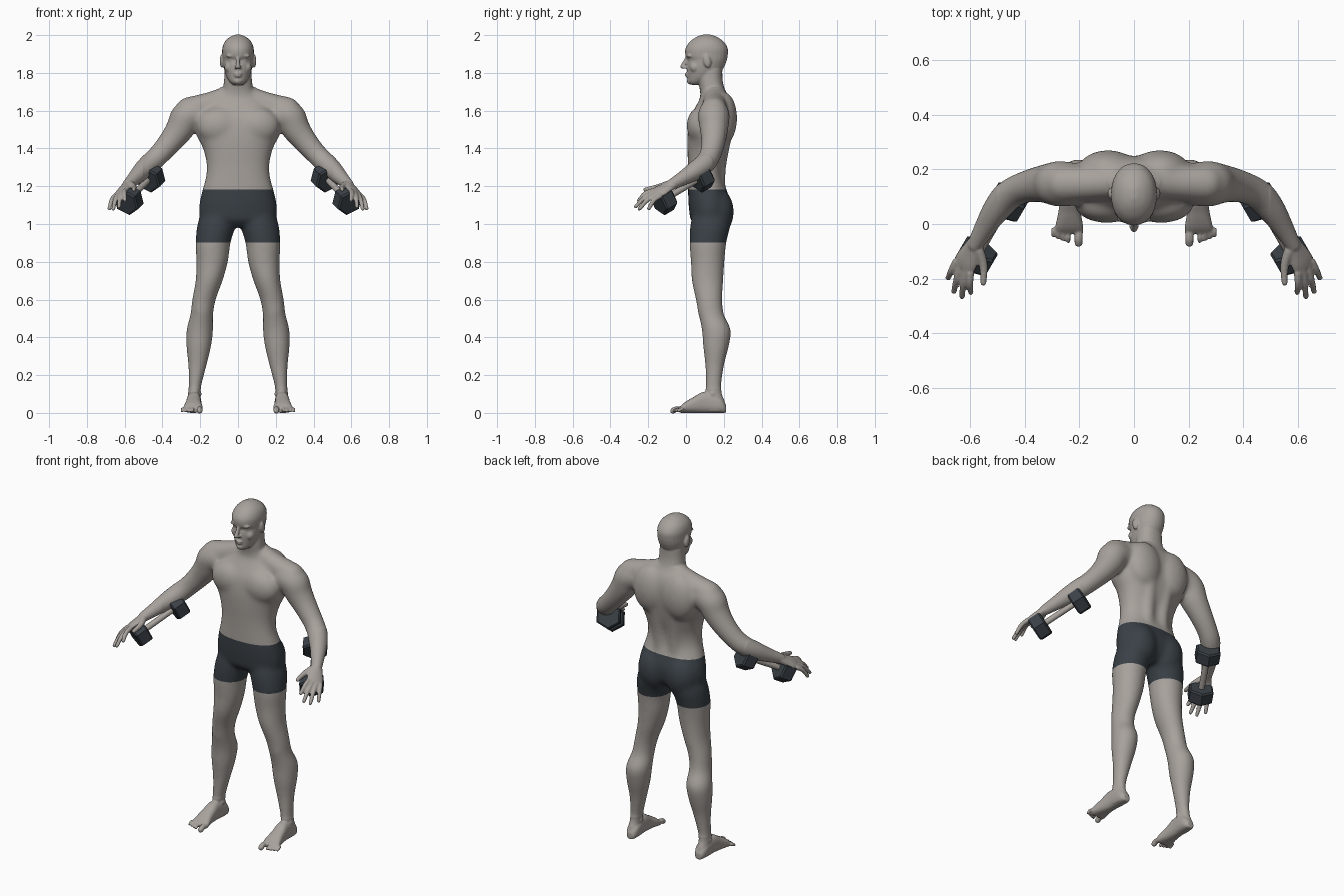
import bpy, bmesh, math
from mathutils import Vector, Matrix

cube = bpy.data.objects.get("Cube")
if cube:
    bpy.data.objects.remove(cube, do_unlink=True)


def material(name, colour):
    m = bpy.data.materials.new(name)
    m.use_nodes = True
    m.diffuse_color = (*colour, 1)
    m.node_tree.nodes["Principled BSDF"].inputs["Base Color"].default_value = (*colour, 1)
    return m


skin = material("skin_grey", (0.39, 0.36, 0.332))
dark = material("dark_slate", (0.042, 0.052, 0.062))


def spline(rows, steps=5):
    """Catmull-Rom interpolation of rows of numbers."""
    out = []
    for i in range(len(rows) - 1):
        a, b, c, d = (rows[max(0, min(len(rows) - 1, i + k))] for k in (-1, 0, 1, 2))
        for s in range(steps):
            t = s / steps
            out.append([q + 0.5 * t * (r - p + t * (2*p - 5*q + 4*r - w + t * (3*(q - r) + w - p)))
                        for p, q, r, w in zip(a, b, c, d)])
    return out + [list(rows[-1])]


def loft(bm, rings, n=28, power=1.0):
    """Skin a list of (centre, u, v) ellipses and cap both ends."""
    def bend(k):
        return math.copysign(abs(k) ** power, k)
    loops = []
    for c, u, v in rings:
        angles = [math.tau * k / n for k in range(n)]
        loops.append([bm.verts.new(c + u * bend(math.cos(a)) + v * bend(math.sin(a))) for a in angles])
    faces = [bm.faces.new((p[k], p[(k + 1) % n], q[(k + 1) % n], q[k]))
             for p, q in zip(loops, loops[1:]) for k in range(n)]
    faces += [bm.faces.new(loops[0][::-1]), bm.faces.new(loops[-1])]
    bmesh.ops.recalc_face_normals(bm, faces=faces)


def stack(bm, rows, power=1.0):
    """Horizontal sections: z, centre x, half width, front y, back y."""
    loft(bm, [(Vector((x, (f + b) / 2, z)), Vector((w, 0, 0)), Vector((0, (b - f) / 2, 0)))
              for z, x, w, f, b in spline(rows)], power=power)


def ball(bm, centre, radii, turn=0):
    bmesh.ops.create_uvsphere(bm, u_segments=24, v_segments=16, radius=1, matrix=Matrix.Translation(centre)
                              @ Matrix.Rotation(turn, 4, 'X') @ Matrix.Diagonal((*radii, 1)))


def tube(bm, rows, n=20):
    """Round limb through points x, y, z, radius with a rounded tip."""
    pts = spline(rows)
    pos = [Vector(p[:3]) for p in pts]
    whole = (pos[-1] - pos[0]).normalized()
    ref = Vector((1, 0, 0)) if abs(whole.z) > 0.8 else Vector((0, 0, 1))
    rings = []
    for i, p in enumerate(pts):
        t = (pos[min(i + 1, len(pos) - 1)] - pos[max(i - 1, 0)]).normalized()
        u = t.cross(ref).normalized()
        rings.append((pos[i], u * p[3], t.cross(u) * p[3]))
    loft(bm, rings, n)
    ball(bm, pos[-1], [pts[-1][3]] * 3)


def link(name, mesh, *mats):
    obj = bpy.data.objects.new(name, mesh)
    bpy.context.collection.objects.link(obj)
    for m in mats:
        mesh.materials.append(m)
    return obj


bm = bmesh.new()

# Leg
stack(bm, [(1.08, .10, .085, .045, .215), (1.0, .113, .102, .023, .235), (.9, .132, .093, .018, .214),
           (.8, .137, .084, .025, .204), (.7, .153, .072, .03, .198), (.6, .18, .063, .051, .193),
           (.52, .192, .061, .066, .202), (.44, .202, .071, .083, .238), (.35, .208, .066, .09, .227),
           (.25, .215, .049, .101, .202), (.12, .23, .032, .104, .187), (.06, .232, .033, .1, .205),
           (.01, .232, .03, .09, .21)])
ball(bm, (.192, .084, .55), (.04, .024, .05))
for side in (-1, 1):
    ball(bm, (.23 + side * .025, .14, .1), (.012, .016, .016))

# Foot and toes: sections run heel to ball as y, x, half width, half height
loft(bm, [(Vector((x, y, h)), Vector((w, 0, 0)), Vector((0, 0, h)))
          for y, x, w, h in spline([(.213, .23, .02, .02), (.18, .23, .036, .042), (.1, .233, .037, .056),
                                    (.04, .236, .042, .042), (-.01, .237, .051, .027), (-.035, .237, .05, .015)])],
     power=.8)
for k in range(5):
    x, r = (.222 + k * .0145, .0088) if k else (.203, .0155)
    x += .004 * k
    tube(bm, [(x, -.015, .018, r), (x, -.05 + .006 * k, .02, r), (x, -.069 + .007 * k, .011, r)], 12)

# Buttock, chest, shoulder blade and back muscles
ball(bm, (.092, .16, 1.065), (.1, .094, .13))
ball(bm, (.1, .075, 1.52), (.12, .072, .1))
ball(bm, (.095, .2, 1.56), (.11, .071, .14))
tube(bm, [(.05, .165, 1.15, .045), (.05, .168, 1.3, .045), (.06, .195, 1.48, .052)])
tube(bm, [(.03, .155, 1.685, .058), (.14, .15, 1.64, .062), (.26, .148, 1.603, .07)])

# Arm
tube(bm, [(.19, .145, 1.585, .075), (.268, .147, 1.572, .085), (.305, .148, 1.507, .077),
          (.354, .145, 1.44, .066), (.415, .13, 1.37, .058), (.46, .104, 1.325, .057),
          (.505, .05, 1.283, .051), (.55, -.02, 1.24, .038), (.582, -.075, 1.21, .029)])

# Hand, fingers and thumb; the thumb side rides higher
along = Vector((.045, -.085, -.05)).normalized()
across = Vector((.78, .4, 0)) - Vector((0, 0, .45))
across = (across - along * across.dot(along)).normalized()
wrist, knuckle = Vector((.577, -.062, 1.215)), Vector((.624, -.155, 1.163))
loft(bm, [(wrist.lerp(knuckle, t), across * w, along.cross(across) * h)
          for t, w, h in spline([(0, .028, .025), (.4, .038, .022), (.8, .047, .019), (1.05, .043, .014)])])
tips = [(.598, -.25, 1.125), (.63, -.266, 1.092), (.66, -.247, 1.08), (.681, -.197, 1.082)]
for k, tip in enumerate(tips):
    base = knuckle + across * (-.035 + .0235 * k)
    mid = (base + Vector(tip)) / 2 + Vector((.003, -.004, .01))
    tube(bm, [(*base, .0145), (*mid, .0128), (*tip, .0105)], 12)
tube(bm, [(.57, -.095, 1.21, .02), (.552, -.15, 1.195, .016), (.552, -.215, 1.182, .0115)], 12)

# Ear, eye, brow, cheek and nostril
ball(bm, (.086, .112, 1.862), (.011, .02, .036), .2)
ball(bm, (.033, .03, 1.867), (.016, .014, .01))
ball(bm, (.034, .018, 1.89), (.03, .014, .01))
ball(bm, (.044, .048, 1.83), (.028, .028, .03))
ball(bm, (.011, -.006, 1.829), (.008, .011, .008))

# Mirror every side part
copy = bmesh.ops.duplicate(bm, geom=bm.verts[:] + bm.edges[:] + bm.faces[:])["geom"]
bmesh.ops.scale(bm, vec=(-1, 1, 1), verts=[g for g in copy if isinstance(g, bmesh.types.BMVert)])
bmesh.ops.reverse_faces(bm, faces=[g for g in copy if isinstance(g, bmesh.types.BMFace)])

# Torso and neck
stack(bm, [(.985, 0, .12, .06, .19), (1.02, 0, .19, .025, .222), (1.06, 0, .207, .018, .235),
           (1.12, 0, .203, .012, .235), (1.18, 0, .189, .011, .215), (1.25, 0, .17, .011, .197),
           (1.32, 0, .167, .01, .202), (1.4, 0, .186, .007, .224), (1.48, 0, .224, .008, .24),
           (1.56, 0, .23, .02, .249), (1.62, 0, .19, .05, .247), (1.67, 0, .12, .075, .232),
           (1.71, 0, .084, .073, .207), (1.76, 0, .074, .066, .194), (1.82, 0, .07, .07, .192)], power=.88)

# Head, nose, lips and chin
stack(bm, [(1.737, 0, .025, .026, .07), (1.752, 0, .043, .012, .11), (1.78, 0, .061, .009, .16),
           (1.82, 0, .074, .005, .195), (1.85, 0, .079, .006, .21), (1.868, 0, .081, .01, .216),
           (1.892, 0, .083, -.003, .221), (1.93, 0, .083, -.003, .221), (1.965, 0, .07, .02, .2),
           (1.99, 0, .043, .055, .165), (2.003, 0, .012, .09, .13)], power=.94)
tube(bm, [(0, .006, 1.885, .008), (0, -.008, 1.855, .0105), (0, -.018, 1.834, .013)], 14)
for z, w in ((1.795, .021), (1.783, .019)):
    ball(bm, (0, .008, z), (w, .014, .0065))
ball(bm, (0, .022, 1.757), (.022, .018, .018))

# Fuse the parts into one smooth skin
mesh = bpy.data.meshes.new("rough_body")
bm.to_mesh(mesh)
bm.free()
rough = link("rough_body", mesh)
remesh = rough.modifiers.new("fuse", 'REMESH')
remesh.mode, remesh.voxel_size = 'VOXEL', .005
relax = rough.modifiers.new("relax", 'SMOOTH')
relax.factor, relax.iterations = .5, 5
graph = bpy.context.evaluated_depsgraph_get()
mesh = bpy.data.meshes.new_from_object(rough.evaluated_get(graph))
bpy.data.objects.remove(rough, do_unlink=True)
mesh.materials.clear()

# Blend the large muscles of the trunk and limbs
bm = bmesh.new()
bm.from_mesh(mesh)
broad = [v for v in bm.verts if abs(v.co.x) < .5 and .13 < v.co.z < 1.72]
for i in range(50):
    bmesh.ops.smooth_vert(bm, verts=broad, factor=.5, use_axis_x=True, use_axis_y=True, use_axis_z=True)

# Cut the shorts' waist and hem, then colour between them
WAIST, HEM = 1.183, .902
for z in (WAIST, HEM):
    bmesh.ops.bisect_plane(bm, geom=bm.verts[:] + bm.edges[:] + bm.faces[:], plane_co=(0, 0, z), plane_no=(0, 0, 1))
for f in bm.faces:
    c = f.calc_center_median()
    f.smooth = True
    f.material_index = int(HEM < c.z < WAIST and abs(c.x) < .35)
link("body", mesh, skin, dark)
bm.to_mesh(mesh)
bm.free()

# Dumbbells: hexagonal weights with chamfered ends and a round handle
for side, label in ((1, "left"), (-1, "right")):
    rear, front = Vector((side * .463, .08, 1.247)), Vector((side * .578, -.118, 1.128))
    turn = (front - rear).to_track_quat('Z', 'Y').to_matrix().to_4x4()
    weights, handle = bmesh.new(), bmesh.new()
    for centre in (rear, front):
        bmesh.ops.create_cone(weights, cap_ends=True, segments=6, radius1=.075, radius2=.075, depth=.078,
                              matrix=Matrix.Translation(centre) @ turn)
    rims = {e for f in weights.faces if len(f.verts) == 6 for e in f.edges}
    bmesh.ops.bevel(weights, geom=list(rims), offset=.008, segments=1, affect='EDGES')
    bmesh.ops.create_cone(handle, cap_ends=True, segments=20, radius1=.017, radius2=.017,
                          depth=(front - rear).length, matrix=Matrix.Translation((rear + front) / 2) @ turn)
    for f in handle.faces:
        f.smooth = len(f.verts) == 4
    for part, data, mat in (("weights", weights, dark), ("handle", handle, skin)):
        mesh = bpy.data.meshes.new(label + "_dumbbell_" + part)
        data.to_mesh(mesh)
        data.free()
        link(mesh.name, mesh, mat)
